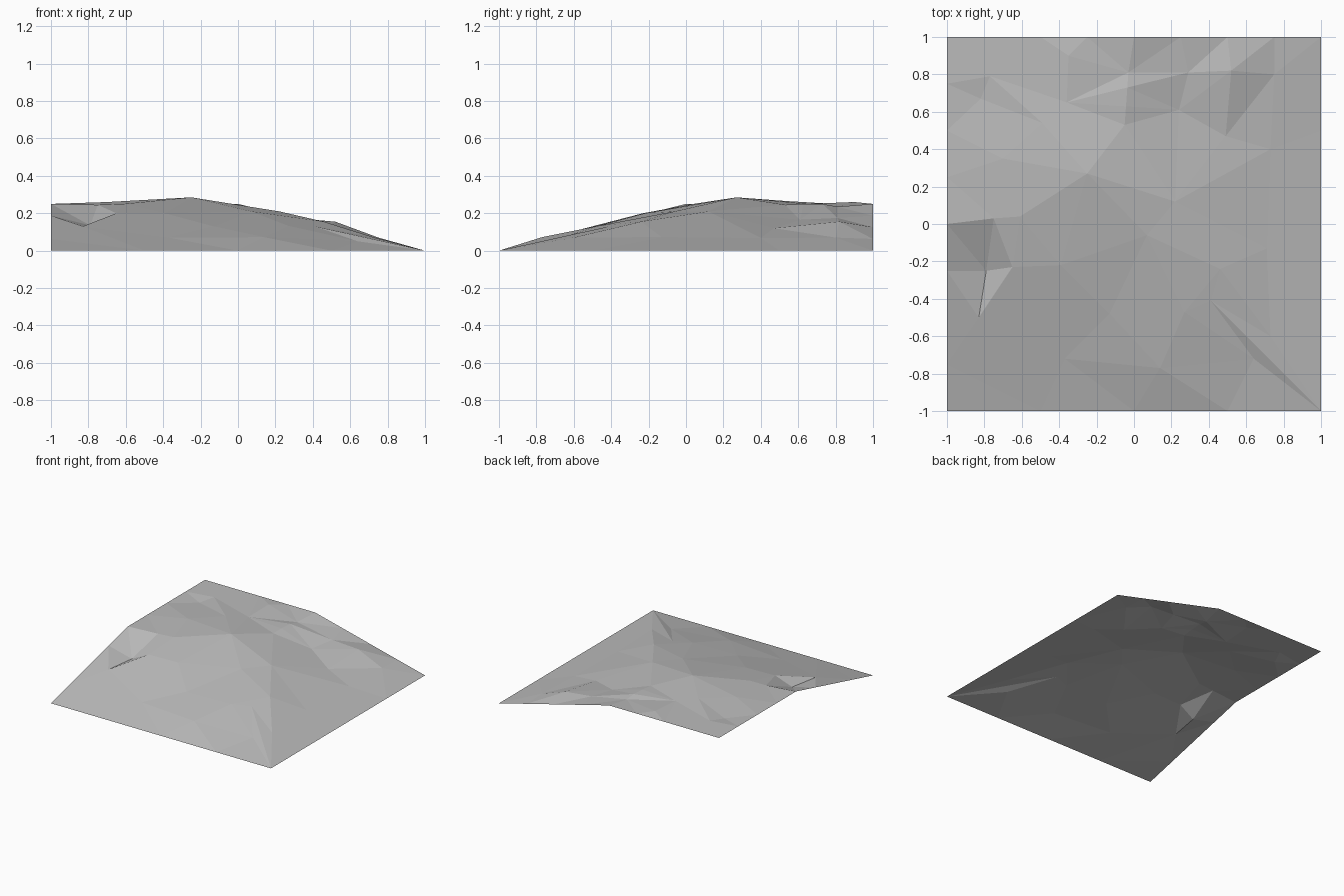
import bpy
import bmesh
from mathutils import Vector
from mathutils.geometry import delaunay_2d_cdt

default_cube = bpy.data.objects.get("Cube")
if default_cube:
    bpy.data.objects.remove(default_cube, do_unlink=True)

PLATEAU = 0.25


def slope_height(x, y):
    """Corner plateau that ramps down to the front and the +x border."""
    return PLATEAU * min(1, 1 - x, 1 + y)


def make_material(name, value):
    material = bpy.data.materials.new(name)
    material.use_nodes = True
    colour = (value, value, value, 1)
    material.diffuse_color = colour
    shader = material.node_tree.nodes["Principled BSDF"]
    shader.inputs["Base Color"].default_value = colour
    return material


# Sharp creases, each a run of (x, y, height) points
creases = [
    # overhung gully running to the low front corner
    [(.41, -.41, .13), (1, -1, 0), (.64, -.72, .05), (.41, -.41, .13)],
    # ridge from the summit down the +x side
    [(-.25, .27, .285), (.22, .12, .21), (.07, -.06, .21), (.46, -.24, .155), (.73, -.6, .07)],
    # shoulder in front of the summit
    [(-.25, .27, .285), (-.61, .04, .25), (-.75, .03, .245), (-.79, -.25, .135),
     (-.83, -.5, .13), (-.65, -.23, .2), (-.79, -.25, .135)],
    # back ridge and hollow
    [(-.36, .65, .25), (.29, .81, .175), (.52, .82, .155), (.75, .8, .07), (.49, .47, .12),
     (.24, .61, .165), (-.36, .65, .25)],
    # lower front break of slope
    [(-.37, -.72, .07), (-.13, -.48, .13), (.14, -.77, .072), (.64, -.72, .05)],
    # bright spur near the high back corner
    [(-.82, .67, .237), (-.77, .79, .25), (-.49, .54, .265), (-.82, .67, .237)],
    # summit to back
    [(-.25, .27, .285), (-.05, .53, .245), (-.03, .81, .235)],
]

points, heights, edges = [], [], []


def add_point(x, y, z):
    """Store a point once and return its index."""
    place = Vector((x, y))
    for index, known in enumerate(points):
        if (known - place).length < 1e-4:
            return index
    points.append(place)
    heights.append(z)
    return len(points) - 1


# Straight borders: closer spacing on the high sides
border = []
for start, direction, count in (((-1, -1), (1, 0), 4), ((1, -1), (0, 1), 4),
                                ((1, 1), (-1, 0), 8), ((-1, 1), (0, -1), 8)):
    for step in range(count):
        x = start[0] + direction[0] * 2 * step / count
        y = start[1] + direction[1] * 2 * step / count
        border.append(add_point(x, y, slope_height(x, y)))
edges += list(zip(border, border[1:] + border[:1]))

for crease in creases:
    run = [add_point(*point) for point in crease]
    edges += list(zip(run, run[1:]))

# Loose points that follow the general slope with a small offset
for x, y, offset in ((-.35, .9, .01), (.71, -.13, 0), (.27, -.47, 0), (-.39, -.22, .005),
                     (.73, .4, 0), (-.7, .35, .01)):
    add_point(x, y, slope_height(x, y) + offset)

# Triangulated sheet
flat, _, faces, origins, _, _ = delaunay_2d_cdt(points, edges, [], 0, 1e-5)
mesh = bpy.data.meshes.new("terrain_sheet")
bm = bmesh.new()
for place, origin in zip(flat, origins):
    z = heights[origin[0]] if origin else slope_height(*place)
    bm.verts.new((place.x, place.y, z))
bm.verts.ensure_lookup_table()
for face in faces:
    bm.faces.new([bm.verts[i] for i in face])
bmesh.ops.triangulate(bm, faces=bm.faces[:])
for face in bm.faces:
    face.normal_update()
    if face.normal.z < 0:
        face.normal_flip()
bm.to_mesh(mesh)
bm.free()
mesh.materials.append(make_material("stone_grey", 0.5))
terrain = bpy.data.objects.new("terrain_sheet", mesh)
bpy.context.collection.objects.link(terrain)
